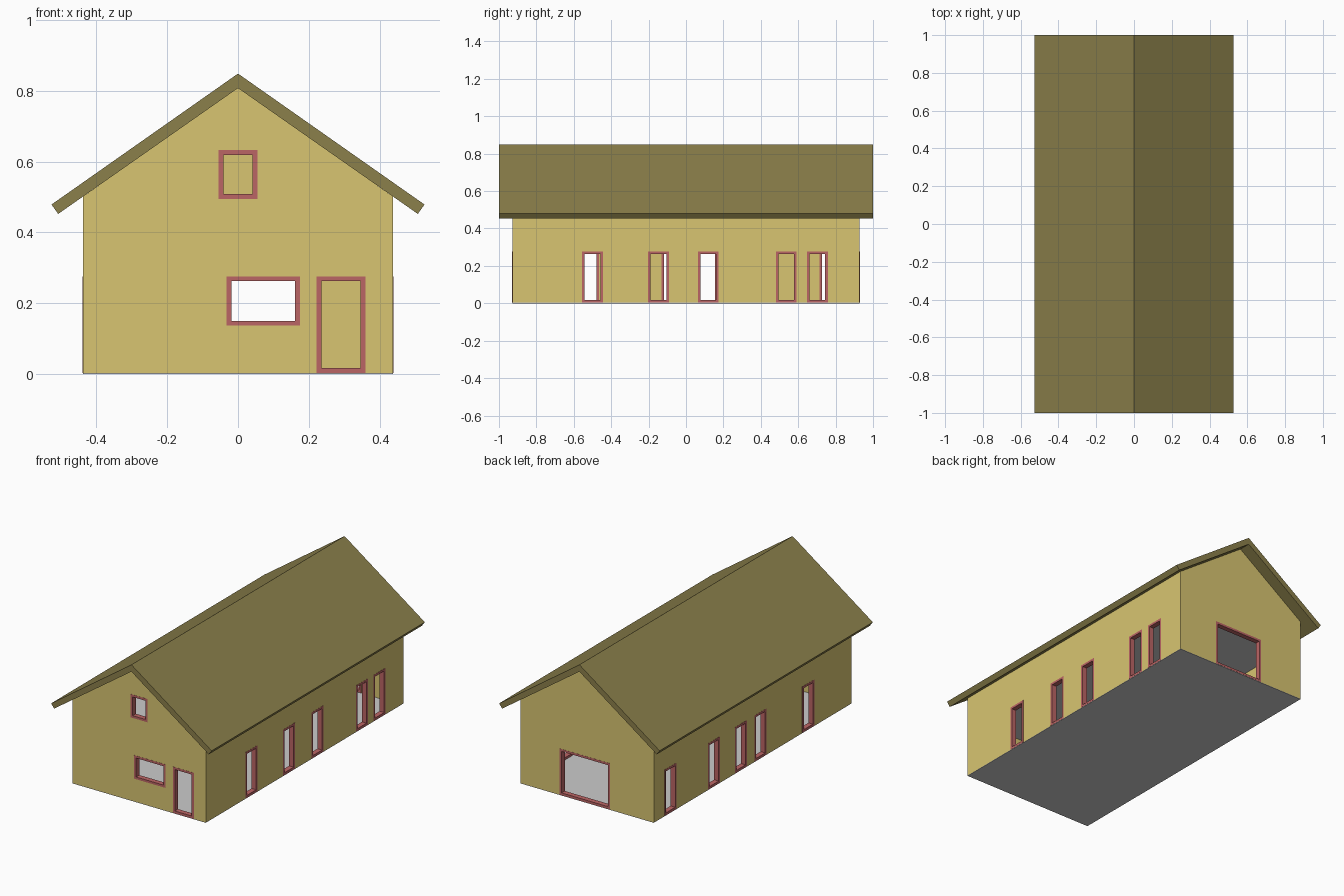
import bpy, bmesh

if "Cube" in bpy.data.objects:
    bpy.data.objects.remove(bpy.data.objects["Cube"])

W, L = 0.438, 0.928          # half width / half length of the walls
T, FR = 0.028, 0.0135        # wall thickness, frame width
SLOPE, RIDGE = 0.7, 0.808    # roof pitch, underside of the ridge
FLOOR = 0.003
HEAD = 0.276                 # top of doors and windows


def material(name, rgb):
    m = bpy.data.materials.new(name)
    m.diffuse_color = (*rgb, 1)
    m.use_nodes = True
    m.node_tree.nodes["Principled BSDF"].inputs["Base Color"].default_value = m.diffuse_color
    return m


wall_mat = material("wall_yellow", (0.69, 0.56, 0.165))
roof_mat = material("roof_olive", (0.26, 0.216, 0.07))
frame_mat = material("frame_red", (0.5, 0.13, 0.13))


def finish(name, bm, mat=None):
    bmesh.ops.recalc_face_normals(bm, faces=bm.faces)
    me = bpy.data.meshes.new(name)
    bm.to_mesh(me)
    bm.free()
    ob = bpy.data.objects.new(name, me)
    bpy.context.collection.objects.link(ob)
    if mat:
        me.materials.append(mat)
    return ob


def add_prism(bm, profile, y0, y1):
    """Extrude an (x, z) profile along y."""
    a = [bm.verts.new((x, y0, z)) for x, z in profile]
    b = [bm.verts.new((x, y1, z)) for x, z in profile]
    bm.faces.new(a)
    bm.faces.new(b)
    n = len(a)
    for i in range(n):
        j = (i + 1) % n
        bm.faces.new((a[i], a[j], b[j], b[i]))


def prism(name, profile, y0, y1, mat=None):
    bm = bmesh.new()
    add_prism(bm, profile, y0, y1)
    return finish(name, bm, mat)


def rect(a0, a1, z0, z1):
    return [(a0, z0), (a1, z0), (a1, z1), (a0, z1)]


def place(side, a, d, z):
    """Point on a wall: a along the wall, d inward from its outer face."""
    return {"front": (a, -L + d, z), "back": (a, L - d, z),
            "right": (W - d, a, z), "left": (-W + d, a, z)}[side]


# Openings: side, start, end, sill, head
openings = [("front", -0.032, 0.175, 0.137, HEAD),
            ("front", 0.222, 0.360, FLOOR, HEAD),
            ("front", -0.055, 0.055, 0.495, 0.633),
            ("back", -0.15, 0.18, FLOOR, HEAD)]
openings += [("right", y, y + 0.112, FLOOR, HEAD)
             for y in (-0.555, -0.203, 0.063, 0.480, 0.646)]
openings += [("left", y, y + 0.112, FLOOR, HEAD)
             for y in (-0.577, -0.130, 0.056, 0.307, 0.714)]

# Gabled walls
eave = RIDGE - SLOPE * W
walls = prism("walls", [(-W, FLOOR), (W, FLOOR), (W, eave), (0, RIDGE), (-W, eave)],
              -L, L, wall_mat)

# Cutters: the inside room and all openings
room = prism("room_cutter", rect(-W + T, W - T, -0.1, 1.0), -L + T, L - T)
bm = bmesh.new()
for side, a0, a1, z0, z1 in openings:
    low = -0.05 if z0 == FLOOR else z0
    rings = [[bm.verts.new(place(side, a, d, z)) for a, z in rect(a0, a1, low, z1)]
             for d in (-0.02, T + 0.02)]
    bm.faces.new(rings[0])
    bm.faces.new(rings[1])
    for i in range(4):
        j = (i + 1) % 4
        bm.faces.new((rings[0][i], rings[0][j], rings[1][j], rings[1][i]))
holes = finish("opening_cutter", bm)

bpy.context.view_layer.objects.active = walls
for cutter in (room, holes):
    cutter.hide_render = True
    mod = walls.modifiers.new(cutter.name, "BOOLEAN")
    mod.operation = "DIFFERENCE"
    mod.solver = "EXACT"
    mod.object = cutter
    bpy.ops.object.modifier_apply(modifier=mod.name)
for cutter in (room, holes):
    bpy.data.objects.remove(cutter)

# Door and window frames: rectangular rings filling the openings
for k, (side, a0, a1, z0, z1) in enumerate(openings):
    bm = bmesh.new()
    outer, inner = rect(a0, a1, z0, z1), rect(a0 + FR, a1 - FR, z0 + FR, z1 - FR)
    loops = [[bm.verts.new(place(side, a, d, z)) for a, z in r]
             for r, d in ((outer, -0.001), (inner, -0.001), (inner, T + 0.001), (outer, T + 0.001))]
    for n in range(4):
        p, q = loops[n], loops[(n + 1) % 4]
        for i in range(4):
            j = (i + 1) % 4
            bm.faces.new((p[i], p[j], q[j], q[i]))
    kind = "door" if z0 == FLOOR else "window"
    finish(f"{side}_{kind}_frame_{k + 1}", bm, frame_mat)

# Roof: one chevron section with square-cut eaves
prism("roof", [(0, 0.849), (0.527, 0.479), (0.508, 0.4525), (0, RIDGE),
               (-0.508, 0.4525), (-0.527, 0.479)], -1, 1, roof_mat)

# Ground floor and attic floor
prism("ground_floor", rect(-W, W, 0, FLOOR), -L, L)
prism("attic_floor", rect(-W + T, W - T, 0.354, 0.358), -L + T, L - T)
